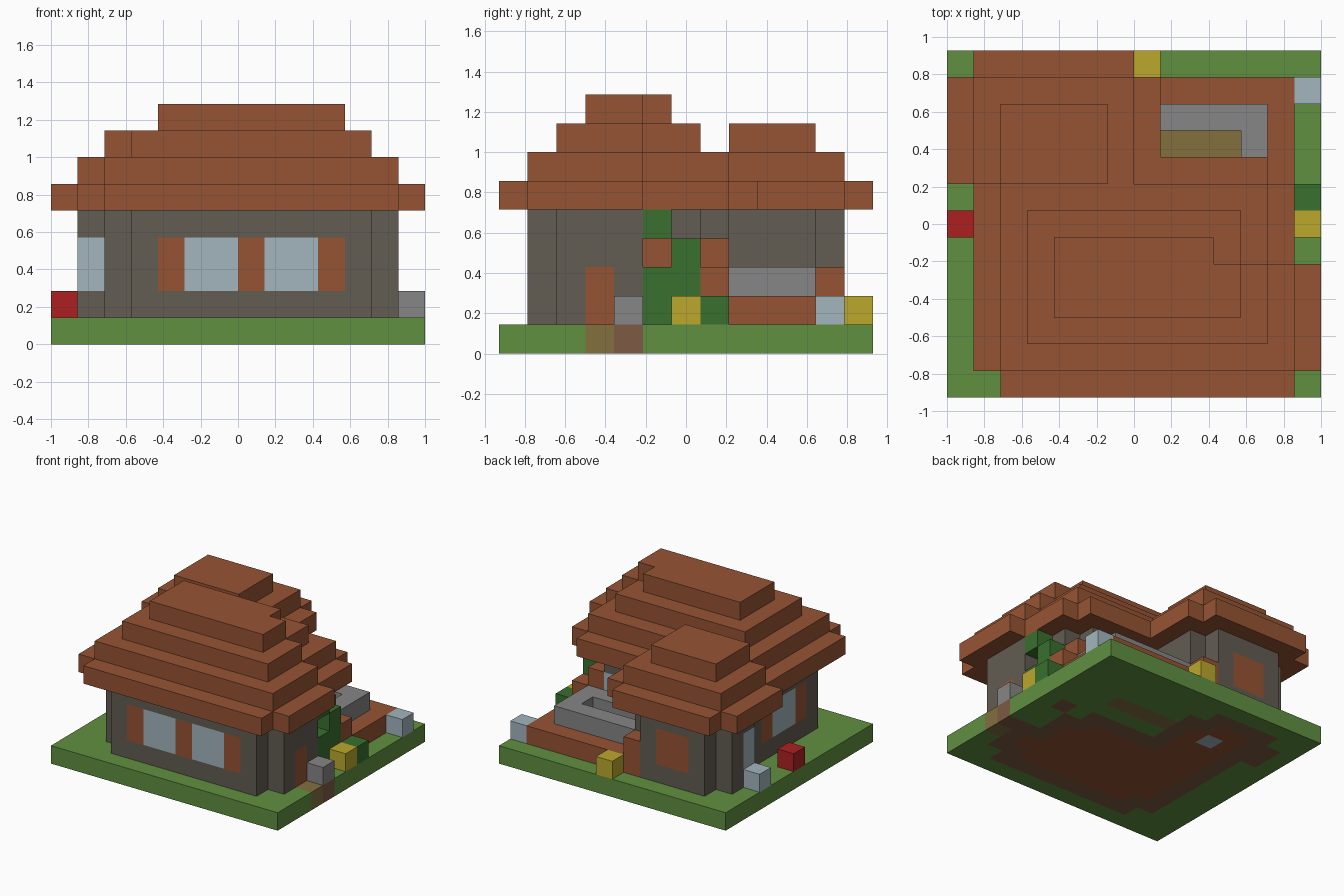
import bpy, bmesh
from mathutils import Vector

if "Cube" in bpy.data.objects:
    bpy.data.objects.remove(bpy.data.objects["Cube"], do_unlink=True)

UNIT = 1 / 7
NX, NY = 14, 13


def linear(v):
    v /= 255
    return v / 12.92 if v <= 0.04045 else ((v + 0.055) / 1.055) ** 2.4


def material(name, hex_code):
    rgb = [linear(v) for v in bytes.fromhex(hex_code)]
    mat = bpy.data.materials.new(name)
    mat.use_nodes = True
    mat.diffuse_color = (*rgb, 1)
    mat.node_tree.nodes["Principled BSDF"].inputs["Base Color"].default_value = (*rgb, 1)
    return mat


MATS = {name: material(name, code) for name, code in {
    "timber": "965434", "wall_stone": "625C52", "grass": "609040", "glass": "A2B6BD",
    "pale_stone": "868686", "red": "AD2020", "yellow": "BBA82D", "leaf": "38702E",
    "straw": "83703F", "dirt": "7D5A42"}.items()}


def box(i, j, k):
    """Cells of a block; each argument is one index or an inclusive (first, last) pair."""
    spans = [(s, s) if isinstance(s, int) else s for s in (i, j, k)]
    a, b, c = [range(lo, hi + 1) for lo, hi in spans]
    return {(x, y, z) for x in a for y in b for z in c}


def part(name, colour, cells, paint=()):
    """One mesh of grid blocks; paint is a list of (colour, cells) applied in order."""
    names = [colour] + [c for c, _ in paint]
    names = list(dict.fromkeys(names))
    colour_of = {cell: colour for cell in cells}
    for c, painted in paint:
        colour_of.update({cell: c for cell in painted & cells})
    bm = bmesh.new()
    verts = {}

    def vert(p):
        if p not in verts:
            verts[p] = bm.verts.new(((p[0] - NX / 2) * UNIT, (p[1] - NY / 2) * UNIT, p[2] * UNIT))
        return verts[p]

    # outer faces only
    for cell in sorted(cells):
        for axis in range(3):
            u, v = (axis + 1) % 3, (axis + 2) % 3
            for side in (0, 1):
                near = list(cell)
                near[axis] += 2 * side - 1
                if tuple(near) in cells:
                    continue
                ring = []
                for du, dv in ((0, 0), (1, 0), (1, 1), (0, 1)):
                    p = list(cell)
                    p[axis] += side
                    p[u] += du
                    p[v] += dv
                    ring.append(vert(tuple(p)))
                face = bm.faces.new(ring if side else ring[::-1])
                face.material_index = names.index(colour_of[cell])
    # join flat faces of the same colour
    bmesh.ops.dissolve_limit(bm, angle_limit=0.01, verts=bm.verts, edges=bm.edges,
                             delimit={"MATERIAL"})
    mesh = bpy.data.meshes.new(name)
    bm.to_mesh(mesh)
    bm.free()
    for n in names:
        mesh.materials.append(MATS[n])
    obj = bpy.data.objects.new(name, mesh)
    bpy.context.collection.objects.link(obj)
    return obj


# House plan: a main room with clipped corners and a rear wing
def main_plan(k):
    return (box((3, 11), 1, k) | box((2, 12), (2, 4), k)
            | box((2, 11), (5, 6), k) | box((2, 10), 7, k))


def wing_plan(k):
    return box((2, 6), 8, k) | box((1, 6), (9, 10), k) | box((2, 5), 11, k)


# Ground slab with the floor showing underneath
floor = main_plan(0) | wing_plan(0)
inner = {(x, y, z) for x, y, z in floor
         if all((x + a, y + b, z) in floor for a in (-1, 0, 1) for b in (-1, 0, 1))}
part("ground", "grass", box((0, 13), (0, 12), 0), [
    ("dirt", floor | box(13, 4, 0) | box(12, 7, 0)),
    ("timber", inner),
    ("straw", box(13, 3, 0) | box((7, 10), 9, 0)),
    ("glass", box(4, 9, 0))])

# Walls with shutters, windows and door
part("main_walls", "wall_stone", main_plan((1, 4)), [
    ("timber", box((4, 10), 1, (2, 3)) | box(2, (3, 6), (2, 3))),
    ("glass", box((5, 6), 1, (2, 3)) | box((8, 9), 1, (2, 3)) | box(2, (4, 5), (2, 3))),
    ("timber", box(12, 3, (1, 2)) | box(11, 5, (2, 3))),
    ("glass", box((9, 10), 7, (2, 3)))])
part("wing_walls", "wall_stone", wing_plan((1, 4)), [
    ("timber", box((3, 4), 11, (2, 3))),
    ("glass", box(1, 9, (2, 3)))])

# Stepped roof: each layer shrinks by one block, with a jog on the +x side
eaves = (box((2, 12), 0, 5) | box((1, 13), (1, 4), 5) | box((1, 12), (5, 7), 5)
         | box((1, 11), 8, 5) | box((0, 7), (8, 11), 5) | box((1, 6), 12, 5))
roof = set(eaves)
for step in range(3):
    k = 6 + step
    roof |= box((2 + step, 12 - step), (1 + step, 4), k)
    roof |= box((2 + step, 11 - step), (5, 7 - step), k)
roof |= box((1, 6), (8, 11), 6) | box((2, 5), (8, 10), 7)
part("stepped_roof", "timber", roof)

# Terrace with a raised stone surround
pit = box((7, 10), 9, (1, 2))
part("terrace", "timber", (box((7, 12), (8, 11), 1) | box(6, 11, (1, 2))) - pit)
part("stone_surround", "pale_stone", box((7, 11), (8, 10), 2) - pit)

# Climbing plant and the blocks beside it
part("climbing_plant", "leaf", box(12, 5, (1, 2)) | box(12, 5, 4) | box(12, 6, (1, 3))
     | box(13, 7, 1))
part("low_step", "timber", box(12, 7, 2))
part("high_step", "timber", box(11, 7, 3))

# Small garden blocks
for name, colour, i, j in (
        ("garden_block_stone", "pale_stone", 13, 4), ("garden_block_yellow", "yellow", 13, 6),
        ("garden_block_pale", "glass", 13, 11), ("rear_block_yellow", "yellow", 7, 12),
        ("side_block_red", "red", 0, 6), ("side_block_pale", "glass", 0, 9)):
    part(name, colour, box(i, j, 1))
